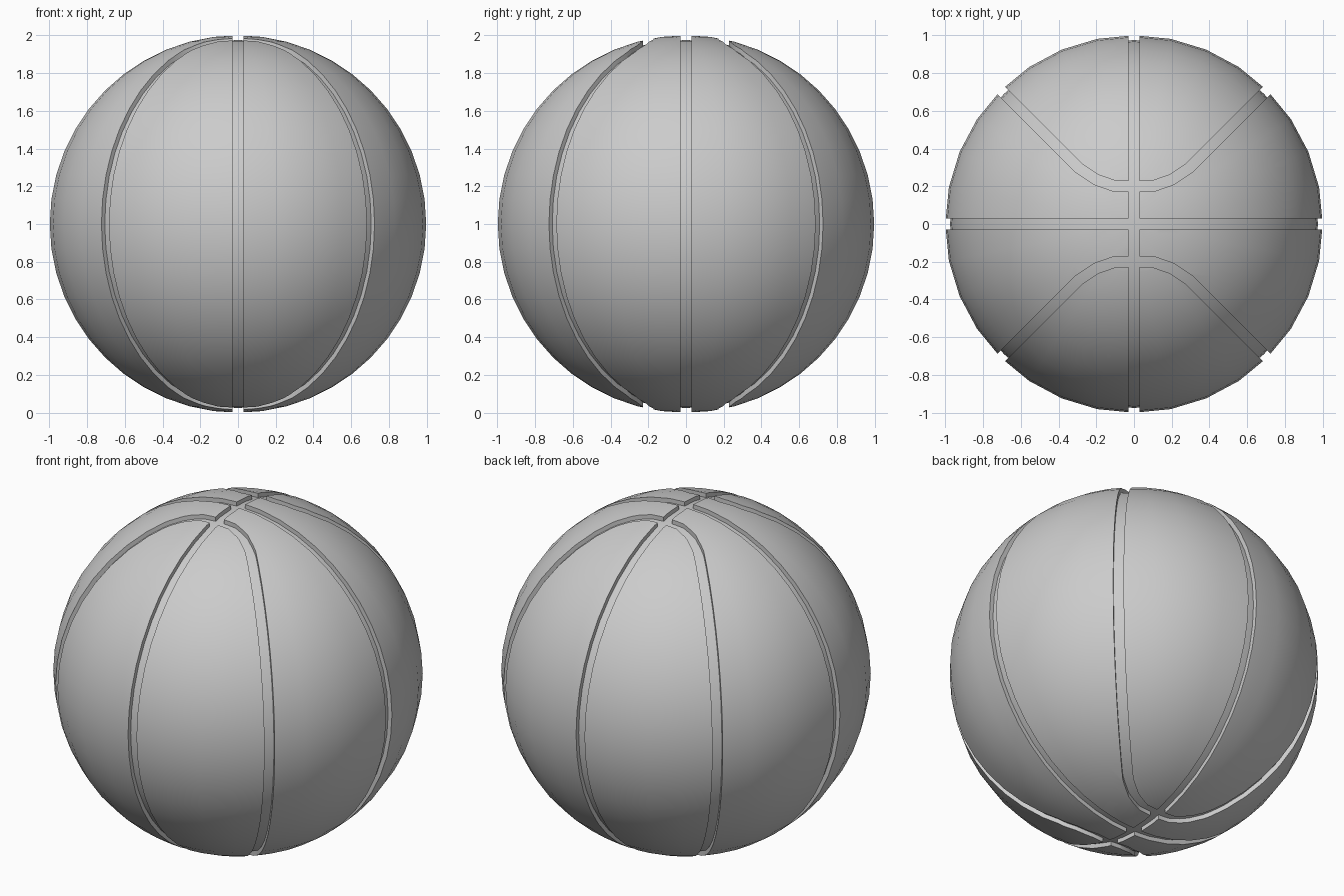
import bpy, bmesh, math
from mathutils import Vector

if "Cube" in bpy.data.objects:
    bpy.data.objects.remove(bpy.data.objects["Cube"])

RADIUS, FLOOR_RADIUS, HALF = 1.0, 0.975, 0.028

grey = bpy.data.materials.new("ball grey")
grey.use_nodes = True
grey.diffuse_color = (0.6, 0.6, 0.6, 1)
grey.node_tree.nodes["Principled BSDF"].inputs["Base Color"].default_value = (0.6, 0.6, 0.6, 1)


def add_object(name, bm):
    mesh = bpy.data.meshes.new(name)
    bm.to_mesh(mesh)
    bm.free()
    mesh.materials.append(grey)
    obj = bpy.data.objects.new(name, mesh)
    bpy.context.collection.objects.link(obj)
    return obj


def add_sphere(name, radius):
    bm = bmesh.new()
    bmesh.ops.create_uvsphere(bm, u_segments=32, v_segments=24, radius=radius)
    bmesh.ops.translate(bm, verts=bm.verts, vec=(0, 0, 1))
    return add_object(name, bm)


def add_channel(name, path):
    """Upright slab following a path on the ground plan."""
    points = [Vector(p) for p in path]
    left, right = [], []
    for i, p in enumerate(points):
        a = (p - points[max(i - 1, 0)]).normalized()
        b = (points[min(i + 1, len(points) - 1)] - p).normalized()
        t = (a + b).normalized()
        side = Vector((-t.y, t.x)) * HALF / max(t.dot(b), t.dot(a))
        left.append(p + side)
        right.append(p - side)
    bm = bmesh.new()
    outline = [bm.verts.new((p.x, p.y, -0.5)) for p in left + right[::-1]]
    face = bm.faces.new(outline)
    raised = bmesh.ops.extrude_face_region(bm, geom=[face])["geom"]
    tops = [v for v in raised if isinstance(v, bmesh.types.BMVert)]
    bmesh.ops.translate(bm, verts=tops, vec=(0, 0, 3))
    bmesh.ops.recalc_face_normals(bm, faces=bm.faces)
    obj = add_object(name, bm)
    obj.hide_render = True
    obj.hide_set(True)
    return obj


def cut(target, cutter):
    mod = target.modifiers.new("groove", 'BOOLEAN')
    mod.operation = 'DIFFERENCE'
    mod.solver = 'EXACT'
    mod.object = cutter


# Ground plans of the grooves: two straight seams and two bowed seams
bow = [(0.1, 0.2), (0.2, 0.235), (0.29, 0.295), (1.3, 1.3)]
bow = [(-x, y) for x, y in reversed(bow)] + bow
plans = {
    "front_back_seam": [(0, -1.5), (0, 1.5)],
    "side_seam": [(-1.5, 0), (1.5, 0)],
    "back_bow_seam": bow,
    "front_bow_seam": [(x, -y) for x, y in bow],
}

# Solid panels around a slightly smaller core that forms the groove floor
panels = add_sphere("ball_panels", RADIUS)
core = add_sphere("groove_floor", FLOOR_RADIUS)
for name, plan in plans.items():
    cut(panels, add_channel(name + "_cutter", plan))

# Bake the cuts, then smooth with sharp groove edges
bpy.context.view_layer.update()
baked = bpy.data.meshes.new_from_object(panels.evaluated_get(bpy.context.evaluated_depsgraph_get()))
panels.modifiers.clear()
panels.data = baked
for obj in list(bpy.data.objects):
    if obj.name.endswith("_cutter"):
        bpy.data.objects.remove(obj)

bpy.ops.object.select_all(action='DESELECT')
for obj in (panels, core):
    obj.select_set(True)
bpy.context.view_layer.objects.active = panels
bpy.ops.object.shade_smooth_by_angle(angle=math.radians(30))
